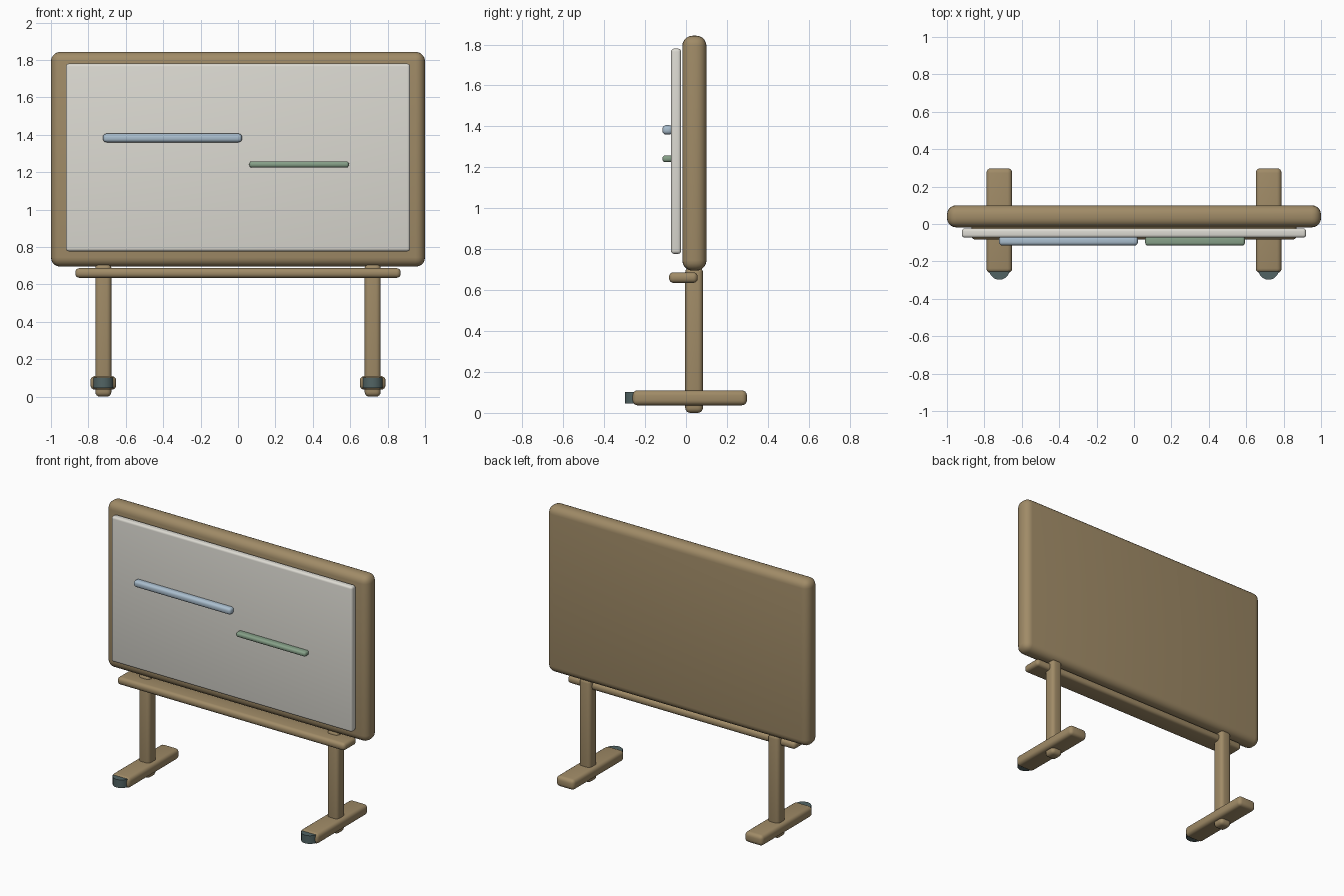
import bpy
import math

if "Cube" in bpy.data.objects:
    bpy.data.objects.remove(bpy.data.objects["Cube"])


def material(name, rgb):
    # sRGB 0-255 converted to linear
    m = bpy.data.materials.new(name)
    lin = [((c / 255 + 0.055) / 1.055) ** 2.4 for c in rgb]
    m.diffuse_color = (*lin, 1.0)
    m.use_nodes = True
    m.node_tree.nodes["Principled BSDF"].inputs["Base Color"].default_value = m.diffuse_color
    return m


WOOD = material("tan wood", (160, 139, 103))
WHITE = material("warm white", (220, 218, 210))
BLUE = material("pale blue", (170, 190, 206))
GREEN = material("sage green", (134, 160, 136))
DARK = material("dark slate", (82, 100, 100))


def finish(ob, name, mat):
    ob.name = name
    ob.data.materials.append(mat)
    bpy.ops.object.shade_smooth_by_angle(angle=math.radians(35))
    return ob


def rounded_box(name, x, y, z, bevel, mat, segments=4):
    """Box given by (min, max) on each axis, with rounded edges."""
    spans = (x, y, z)
    bpy.ops.mesh.primitive_cube_add(size=1, location=[(a + b) / 2 for a, b in spans])
    ob = bpy.context.object
    ob.scale = [b - a for a, b in spans]
    bpy.ops.object.transform_apply(location=False, rotation=False, scale=True)
    mod = ob.modifiers.new("rounding", 'BEVEL')
    mod.width = bevel
    mod.segments = segments
    bpy.ops.object.modifier_apply(modifier=mod.name)
    return finish(ob, name, mat)


# Board: frame, writing surface and tray
rounded_box("board_frame", (-1, 1), (-0.018, 0.10), (0.695, 1.843), 0.05, WOOD, 5)
rounded_box("writing_panel", (-0.92, 0.92), (-0.073, -0.024), (0.777, 1.78), 0.015, WHITE)
rounded_box("tray", (-0.87, 0.87), (-0.083, 0.057), (0.635, 0.687), 0.022, WOOD)

# Raised strokes on the panel
rounded_box("blue_stroke", (-0.722, 0.021), (-0.115, -0.065), (1.36, 1.406), 0.018, BLUE)
rounded_box("green_stroke", (0.06, 0.593), (-0.115, -0.065), (1.225, 1.258), 0.014, GREEN)

# Legs, feet and toe caps on both sides
for side, sx in (("left", -0.72), ("right", 0.72)):
    rounded_box(side + "_leg", (sx - 0.043, sx + 0.043), (-0.004, 0.083),
                (0, 0.712), 0.025, WOOD)
    rounded_box(side + "_foot", (sx - 0.069, sx + 0.069), (-0.262, 0.298),
                (0.037, 0.11), 0.025, WOOD)
    bpy.ops.mesh.primitive_cylinder_add(vertices=20, radius=0.055, depth=0.056,
                                        location=(sx, -0.243, 0.075))
    finish(bpy.context.object, side + "_toe_cap", DARK)
